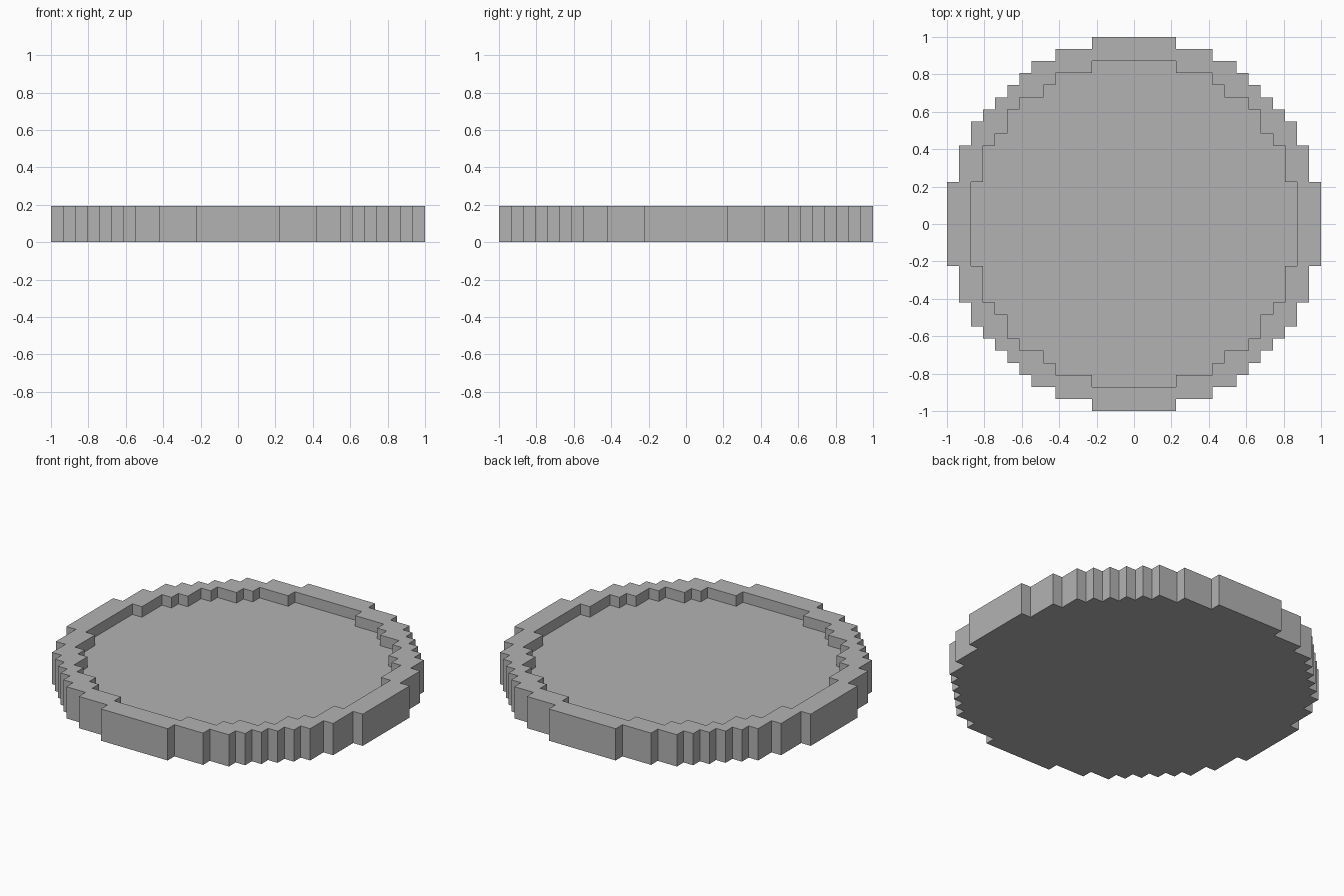
import bpy
import bmesh

cube = bpy.data.objects.get("Cube")
if cube:
    bpy.data.objects.remove(cube, do_unlink=True)

CELL = 2 / 31          # size of one block
HEIGHT = 3 * CELL      # top of the rim
FLOOR = 2 * CELL       # recessed tray floor

# Stair-step half widths, in blocks, from the back edge round to the side
OUTER = [3.5, 6.5, 8.5, 9.5, 10.5, 11.5, 12.5, 13.5, 14.5, 15.5]
INNER = [3.5, 6.5, 7.5, 9.5, 10.5, 11.5, 12.5, 13.5]


def stepped_loop(steps):
    """Closed stepped circle made from one quarter turned four times."""
    depths = steps[::-1]
    quarter = []
    for i, x in enumerate(steps):
        quarter.append((x, depths[i]))
        if i + 1 < len(steps):
            quarter.append((x, depths[i + 1]))
    points = []
    for _ in range(4):
        points += quarter
        quarter = [(y, -x) for x, y in quarter]
    return [(x * CELL, y * CELL) for x, y in points]


def add_wall(bm, steps, z):
    """Flat face at height z with walls up to the rim; returns the top edges."""
    points = stepped_loop(steps)
    low = [bm.verts.new((x, y, z)) for x, y in points]
    high = [bm.verts.new((x, y, HEIGHT)) for x, y in points]
    bm.faces.new(low)
    top_edges = []
    for i in range(len(points)):
        j = (i + 1) % len(points)
        bm.faces.new((low[i], low[j], high[j], high[i]))
        top_edges.append(bm.edges.get((high[i], high[j])))
    return top_edges


# Tray: underside and outer wall, floor and inner wall, then the rim between
bm = bmesh.new()
rim_edges = add_wall(bm, OUTER, 0) + add_wall(bm, INNER, FLOOR)
bmesh.ops.triangle_fill(bm, edges=rim_edges, use_beauty=True, normal=(0, 0, 1))
bmesh.ops.recalc_face_normals(bm, faces=bm.faces[:])
mesh = bpy.data.meshes.new("round_tray")
bm.to_mesh(mesh)
bm.free()

# Single plain grey
grey = bpy.data.materials.new("plain_grey")
grey.use_nodes = True
colour = (0.45, 0.45, 0.45, 1)
grey.diffuse_color = colour
grey.node_tree.nodes["Principled BSDF"].inputs["Base Color"].default_value = colour
mesh.materials.append(grey)

tray = bpy.data.objects.new("round_tray", mesh)
bpy.context.collection.objects.link(tray)
